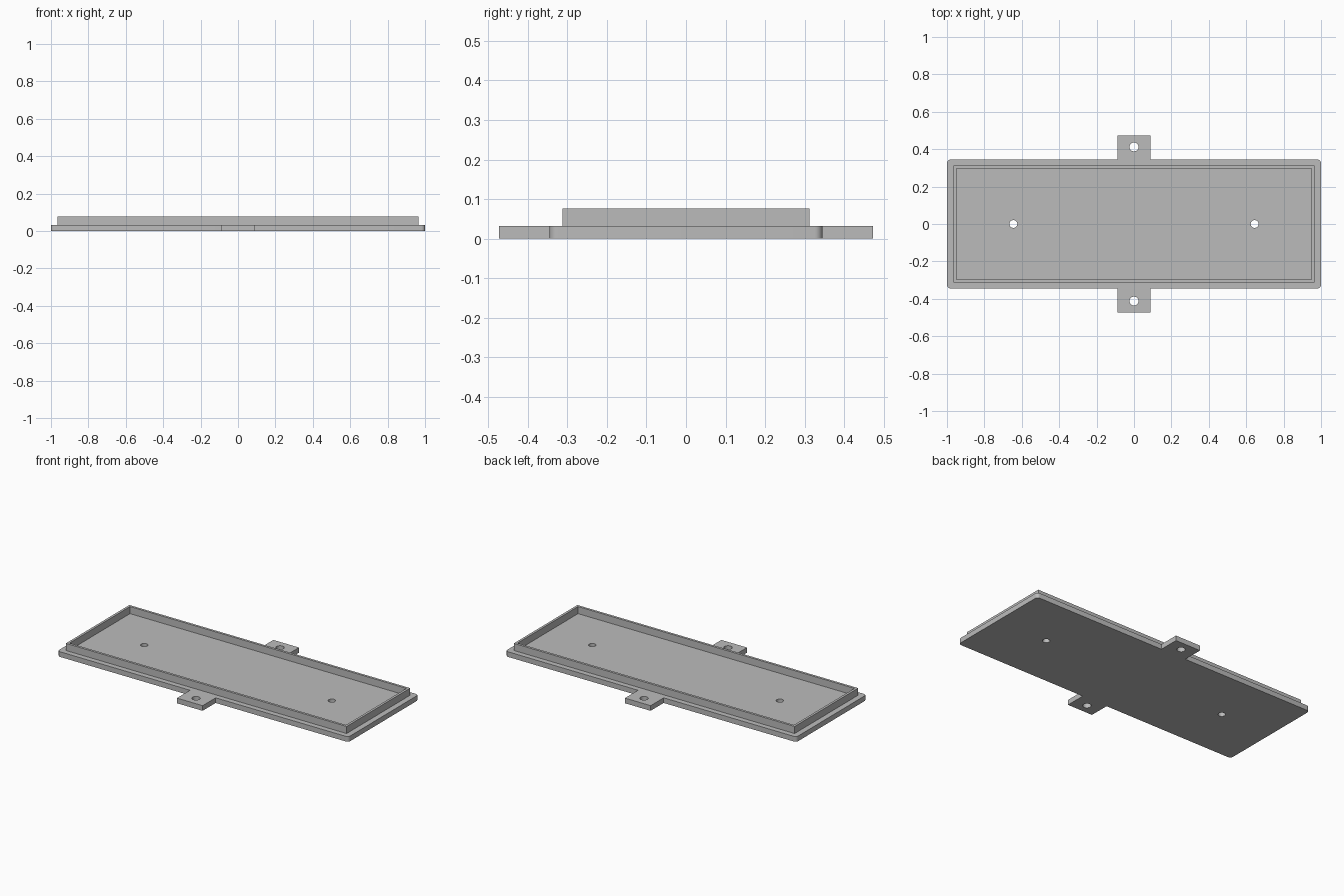
import bpy
import bmesh
from math import cos, sin, pi, radians

cube = bpy.data.objects.get("Cube")
if cube:
    bpy.data.objects.remove(cube, do_unlink=True)

grey = bpy.data.materials.new("plain grey")
grey.use_nodes = True
colour = (0.5, 0.5, 0.5, 1)
grey.diffuse_color = colour
grey.node_tree.nodes["Principled BSDF"].inputs["Base Color"].default_value = colour


def circle(x, y, r, n=32):
    return [(x + r * cos(2 * pi * i / n), y + r * sin(2 * pi * i / n)) for i in range(n)]


def rectangle(hx, hy):
    return [(-hx, -hy), (hx, -hy), (hx, hy), (-hx, hy)]


def slab(name, loops, z0, z1):
    """Extrude closed outlines; inner outlines become holes."""
    curve = bpy.data.curves.new(name, 'CURVE')
    curve.dimensions = '2D'
    curve.fill_mode = 'BOTH'
    curve.extrude = (z1 - z0) / 2
    for loop in loops:
        spline = curve.splines.new('POLY')
        spline.points.add(len(loop) - 1)
        for point, (x, y) in zip(spline.points, loop):
            point.co = (x, y, 0, 1)
        spline.use_cyclic_u = True
    temp = bpy.data.objects.new(name + " outline", curve)
    bpy.context.collection.objects.link(temp)
    bpy.context.view_layer.update()
    mesh = bpy.data.meshes.new_from_object(
        temp.evaluated_get(bpy.context.evaluated_depsgraph_get()))
    bpy.data.objects.remove(temp, do_unlink=True)

    bm = bmesh.new()
    bm.from_mesh(mesh)
    bmesh.ops.remove_doubles(bm, verts=bm.verts, dist=1e-5)
    bmesh.ops.translate(bm, verts=bm.verts, vec=(0, 0, (z0 + z1) / 2))
    bmesh.ops.recalc_face_normals(bm, faces=bm.faces)
    bm.to_mesh(mesh)
    bm.free()
    mesh.materials.clear()
    mesh.materials.append(grey)
    obj = bpy.data.objects.new(name, mesh)
    bpy.context.collection.objects.link(obj)
    bpy.ops.object.select_all(action='DESELECT')
    obj.select_set(True)
    bpy.context.view_layer.objects.active = obj
    bpy.ops.object.shade_smooth_by_angle(angle=radians(30))
    return obj


half_x, half_y, corner = 1.0, 0.345, 0.02
tab_x, tab_y = 0.088, 0.473
plate_top, rim_top = 0.032, 0.076

# Quarter outline from the tab round to the rounded corner, then turned half way
quarter = [(half_x - corner + corner * cos(a), half_y - corner + corner * sin(a))
           for a in (i * pi / 16 for i in range(9))]
quarter += [(tab_x, half_y), (tab_x, tab_y)]
upper = quarter + [(-x, y) for x, y in reversed(quarter)]
outline = upper + [(-x, -y) for x, y in upper]

# Base plate with mounting tabs and four through holes
holes = [circle(s * 0.645, 0, 0.021) for s in (-1, 1)]
holes += [circle(0, s * 0.412, 0.024) for s in (-1, 1)]
slab("base_plate", [outline] + holes, 0, plate_top)

# Raised rim around the floor
slab("raised_rim", [rectangle(0.965, 0.312), rectangle(0.95, 0.297)],
     plate_top - 0.004, rim_top)
